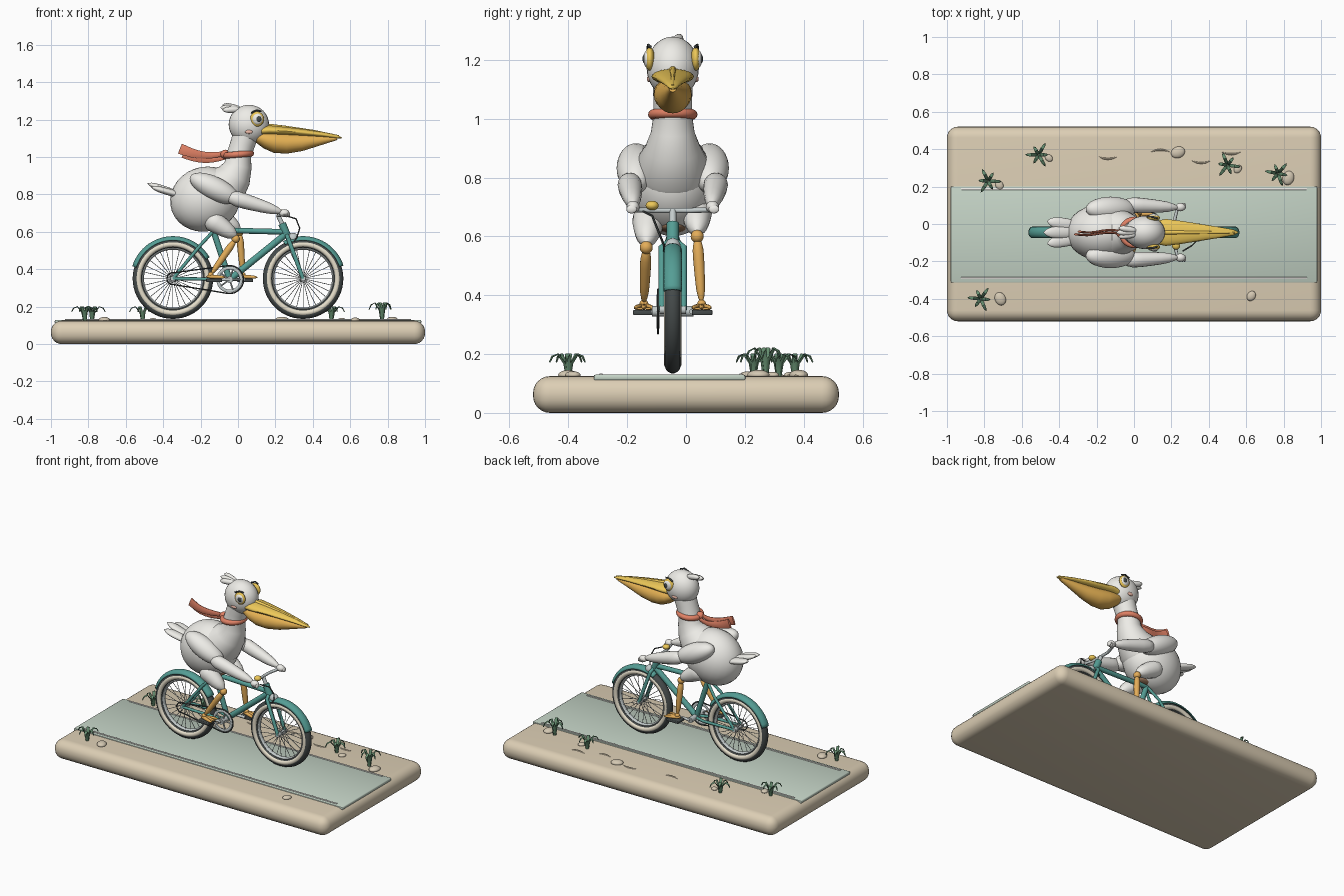
import bpy, bmesh
from math import sin, cos, pi, radians, hypot, atan2
from mathutils import Vector, Matrix

if "Cube" in bpy.data.objects:
    bpy.data.objects.remove(bpy.data.objects["Cube"])

OFF = 0.0  # y offset added to every part (the rider's centre plane later)
COL = dict(sand=(.72, .62, .46), road=(.55, .65, .56), white=(.85, .84, .8), teal=(.09, .34, .3),
           black=(.06, .07, .07), cream=(.8, .74, .6), steel=(.55, .6, .6), orange=(.78, .42, .1),
           yellow=(.85, .58, .1), pouch=(.8, .45, .09), red=(.75, .22, .13), green=(.13, .27, .16),
           stone=(.66, .58, .45), pink=(.85, .5, .4), brown=(.25, .14, .08))
MATS = {}
for k, c in COL.items():
    MATS[k] = bpy.data.materials.new(k)
    MATS[k].diffuse_color = (*c, 1)

def make(name, bm, col):
    bmesh.ops.recalc_face_normals(bm, faces=bm.faces)
    me = bpy.data.meshes.new(name)
    bm.to_mesh(me)
    bm.free()
    me.materials.append(MATS[col])
    for p in me.polygons:
        p.use_smooth = True
    me.set_sharp_from_angle(angle=radians(45))
    ob = bpy.data.objects.new(name, me)
    ob.location.y = OFF
    bpy.context.collection.objects.link(ob)
    return ob

def ball(name, c, r, col, rot=0, yaw=0):
    """ellipsoid, tilted about y then turned about z (degrees)"""
    bm = bmesh.new()
    bmesh.ops.create_uvsphere(bm, u_segments=28, v_segments=16, radius=1)
    m = Matrix.Translation(c) @ Matrix.Rotation(radians(yaw), 4, 'Z') @ Matrix.Rotation(radians(rot), 4, 'Y')
    bmesh.ops.transform(bm, matrix=m @ Matrix.Diagonal((*r, 1)), verts=bm.verts)
    return make(name, bm, col)

def box(name, c, s, col, bevel, seg=2):
    bm = bmesh.new()
    bmesh.ops.create_cube(bm, size=1)
    bmesh.ops.transform(bm, matrix=Matrix.Translation(c) @ Matrix.Diagonal((*s, 1)), verts=bm.verts)
    bmesh.ops.bevel(bm, geom=bm.edges[:], offset=bevel, segments=seg, profile=.5, affect='EDGES')
    return make(name, bm, col)

def sweep(name, pts, col, r=None, n=12, closed=False, ref=(0, 1, 0)):
    """elliptical section along a path; points are (x, y, z[, half width along ref, half height])"""
    bm, rings, N = bmesh.new(), [], len(pts)
    P = [Vector(p[:3]) for p in pts]
    for i, p in enumerate(pts):
        a, b = (P[i - 1], P[(i + 1) % N]) if closed else (P[max(i - 1, 0)], P[min(i + 1, N - 1)])
        t = (b - a).normalized()
        side = Vector(ref) if abs(t.dot(Vector(ref))) < .95 else Vector((1, 0, 0))
        side = (side - t * t.dot(side)).normalized()
        up = t.cross(side)
        ra, rb = (r, r) if r else (p[3], p[-1])
        rings.append([bm.verts.new(P[i] + side * ra * cos(2 * pi * k / n) + up * rb * sin(2 * pi * k / n))
                      for k in range(n)])
    for i in range(N if closed else N - 1):
        A, B = rings[i], rings[(i + 1) % N]
        for k in range(n):
            bm.faces.new((A[k], A[(k + 1) % n], B[(k + 1) % n], B[k]))
    if not closed:
        bm.faces.new(rings[0])
        bm.faces.new(rings[-1])
    return make(name, bm, col)

def ring(name, c, R, ra, rb, col, seg=56, n=10):
    """ring standing in the xz plane"""
    return sweep(name, [(c[0] + R * cos(2 * pi * i / seg), c[1], c[2] + R * sin(2 * pi * i / seg), ra, rb)
                        for i in range(seg)], col, n=n, closed=True)

def spindle(name, a, b, rs, col, flat=1, n=16, steps=10):
    """limb with rounded ends; rs = radius at start, middle, end"""
    a, b, pts = Vector(a), Vector(b), []
    for i in range(steps + 1):
        t = (1 - cos(pi * i / steps)) / 2
        r = (rs[0] * (1 - t) ** 2 + 2 * rs[1] * t * (1 - t) + rs[2] * t * t) * max(.04, 1 - (2 * t - 1) ** 6)
        pts.append((*a.lerp(b, t), r, r * flat))
    return sweep(name, pts, col, n=n)

# Ground slab, path and edge lines
box("sand_base", (0, 0, .0625), (2, 1.04, .125), 'sand', .058, 6)
box("path", (0, -.056, .12), (1.96, .515, .02), 'road', .006)
for y in (.187, -.289):
    box("path_line", (0, y, .131), (1.85, .01, .006), 'white', .002)

# Grass tufts, stones and sand ripples
for j, (x, y, h) in enumerate([(-.51, .37, .08), (-.78, .23, .08), (-.82, -.4, .08), (.5, .315, .08), (.77, .27, .1)]):
    for k in range(6):
        a = 2 * pi * k / 6 + j
        d = .07 if k % 2 else .05
        sweep("grass_blade", [(x + d * f * cos(a), y + d * f * sin(a), .12 + h * g, w, .003) for f, g, w in
              ((.08, 0, .008), (.2, .6, .009), (.55, 1, .009), (.85, .9, .007), (1, .65, .001))],
              'green', n=6, ref=(-sin(a), cos(a), 0))
for x, y, r in [(-.455, .353, .022), (-.72, .208, .026), (-.715, -.4, .036), (.555, .294, .024),
                (.825, .246, .038), (.235, .383, .038), (.627, -.385, .028)]:
    ball("stone", (x, y, .129), (r, r * .8, r * .45), 'stone', yaw=x * 90)
for x, y, s in [(-.14, .36, -1), (.14, .385, 1), (.36, .338, -1), (.52, .385, -1)]:
    sweep("sand_ripple", [(x + .05 * f, y + s * .012 * (1 - f * f), .125, .005 * (1.1 - f * f)) for f in
          (-1, -.5, 0, .5, 1)], 'sand', n=6)

OFF = -.045
# Wheels and mudguards
RH, FH, BB = (-.348, 0, .35), (.348, 0, .35), (-.045, 0, .345)
for nm, H, a0, a1 in (("rear", RH, 30, 163), ("front", FH, 18, 118)):
    ring(nm + "_tyre", H, .189, .027, .027, 'black', n=14)
    ring(nm + "_rim", H, .161, .014, .007, 'steel')
    for s in (-1, 1):
        ring(nm + "_sidewall", (H[0], s * .019, H[2]), .184, .011, .014, 'cream')
    sweep(nm + "_hub", [(H[0], -.045, H[2]), (H[0], .045, H[2])], 'steel', .014, n=16)
    for k in range(28):
        a = 2 * pi * k / 28
        sweep("spoke", [(H[0] + .012 * cos(a), .02 * (-1) ** k, H[2] + .012 * sin(a)),
                        (H[0] + .16 * cos(a), 0, H[2] + .16 * sin(a))], 'steel', .0018, n=5)
    bm, prev = bmesh.new(), None
    for i in range(25):
        a = radians(a0 + (a1 - a0) * i / 24)
        cur = []
        for k in range(9):
            q = radians(-85 + 170 * k / 8)
            R = .203 + .024 * cos(q)
            cur.append(bm.verts.new((H[0] + R * cos(a), .031 * sin(q), H[2] + R * sin(a))))
        if prev:
            for k in range(8):
                bm.faces.new((prev[k], prev[k + 1], cur[k + 1], cur[k]))
        prev = cur
    g = make(nm + "_mudguard", bm, 'teal')
    g.modifiers.new("thickness", 'SOLIDIFY').thickness = .004

# Frame, fork and saddle
CROWN, HEAD, SEAT = (.262, 0, .58), (.235, 0, .645), (-.135, 0, .61)
sweep("head_tube", [CROWN, HEAD], 'teal', .021)
sweep("top_tube", [SEAT, (.242, 0, .6)], 'teal', .015)
sweep("down_tube", [(.252, 0, .585), BB], 'teal', .018)
sweep("seat_tube", [BB, (-.143, 0, .64)], 'teal', .016)
ball("saddle", (-.15, 0, .635), (.09, .055, .025), 'brown')
for s in (-1, 1):
    y = s * .037
    sweep("seat_stay", [(-.135, s * .012, .6), (-.2, y, .53), (-.348, y, .35)], 'teal', .009)
    sweep("chain_stay", [(-.05, s * .015, .345), (-.12, y, .347), (-.348, y, .35)], 'teal', .009)
    sweep("fork_blade", [(.262, s * .012, .582), (.268, y, .565), (.348, y, .35)], 'teal', .011)

# Handlebar, lamp, bell and brake cable
sweep("stem", [HEAD, (.225, 0, .665), (.215, 0, .688)], 'steel', .012)
sweep("handlebar", [(.27, -.137, .695), (.23, -.12, .69), (.215, -.06, .688), (.215, .06, .688),
                    (.23, .12, .69), (.27, .137, .695)], 'steel', .009, ref=(0, 0, 1))
ball("headlamp", (.295, 0, .566), (.028, .026, .028), 'steel')
ball("bell", (.225, -.07, .705), (.022, .022, .016), 'yellow')
sweep("brake_cable", [(.26, -.1, .685), (.31, -.07, .67), (.33, -.05, .62), (.315, -.03, .57), (.3, -.03, .55)],
      'black', .004, n=6)

# Chain, chainring, cranks and pedals
pts, yc = [], -.05
for c, R, a0, a1 in ((BB, .075, -96, 96), (RH, .032, 82, 278)):
    pts += [(c[0] + R * cos(radians(a0 + (a1 - a0) * i / 14)), yc, c[2] + R * sin(radians(a0 + (a1 - a0) * i / 14)))
            for i in range(15)]
sweep("chain", pts, 'black', .004, n=6, closed=True)
ring("chainring", (BB[0], yc, BB[2]), .062, .004, .009, 'steel')
for k in range(5):
    a = 2 * pi * k / 5
    sweep("chainring_arm", [(BB[0], yc, BB[2]), (BB[0] + .06 * cos(a), yc, BB[2] + .06 * sin(a))], 'steel', .005, n=6)
sweep("crank_axle", [(BB[0], -.07, BB[2]), (BB[0], .07, BB[2])], 'steel', .018, n=16)
for s in (-1, 1):
    px = BB[0] + s * .083
    sweep("crank", [(BB[0], s * .065, BB[2]), (px, s * .065, BB[2])], 'steel', .009)
    box("pedal", (px, s * .1, .341), (.085, .07, .018), 'black', .004)
    # Legs with webbed feet
    knee = (-.012, -.09, .562) if s < 0 else (.008, .083, .6)
    ankle = (px - .015 + s * .003, s * .098, .37)
    spindle("thigh", (-.17, s * .08, knee[2] + .12), (knee[0] + .008, knee[1], knee[2] + .01), (.06, .055, .025), 'white')
    ball("knee", knee, (.022, .022, .022), 'orange')
    spindle("shin", knee, ankle, (.02, .019, .013), 'orange')
    ball("ankle", ankle, (.015,) * 3, 'orange')
    for t in (-1, 0, 1):
        spindle("toe", (ankle[0] - .025, ankle[1], .362), (ankle[0] + .08, ankle[1] + t * .032, .357),
                (.01, .012, .007), 'orange', n=10)
    sweep("foot_web", [(ankle[0] - .02, ankle[1], .357, .008, .004), (ankle[0] + .068, ankle[1], .355, .033, .004)], 'orange')

# Body, neck and head
ball("body", (-.175, 0, .775), (.19, .15, .172), 'white', rot=-20)
sweep("neck", [(-.2, 0, .77, .1), (-.13, 0, .8, .13), (-.065, 0, .845, .122), (-.02, 0, .9, .094), (0, 0, .955, .074),
               (.005, 0, 1.01, .066), (.025, 0, 1.07, .066), (.05, 0, 1.15, .07)], 'white', n=32)
ball("head", (.058, 0, 1.174), (.108, .089, .105), 'white')
for t in (-1, 0, 1):
    spindle("crest_feather", (.02, t * .008, 1.255), (-.095 + abs(t) * .012, t * .025, 1.265 + t * .014),
            (.012, .022, .012), 'white')
    spindle("tail_feather", (-.29, t * .03, .79), (-.485 + abs(t) * .02, t * .06, .86 - abs(t) * .02),
            (.025, .042, .022), 'white', .55)

# Bill: upper half, pouch and ridge
sweep("upper_bill", [(.12, 0, 1.14, .062, .028), (.17, 0, 1.143, .072, .026), (.25, 0, 1.139, .062, .022),
                     (.35, 0, 1.131, .046, .018), (.45, 0, 1.12, .03, .013), (.53, 0, 1.108, .016, .009),
                     (.555, 0, 1.102, .004, .003)], 'yellow', n=20)
sweep("bill_ridge", [(.14, 0, 1.168, .013), (.25, 0, 1.158, .01), (.4, 0, 1.139, .007), (.54, 0, 1.112, .005)], 'yellow')
sweep("bill_pouch", [(.1, 0, 1.11, .05, .03), (.15, 0, 1.092, .064, .047), (.2, 0, 1.079, .064, .057),
                     (.26, 0, 1.073, .057, .055), (.34, 0, 1.077, .044, .045), (.43, 0, 1.088, .028, .028),
                     (.53, 0, 1.1, .012, .009)], 'pouch', n=24)

for s in (-1, 1):
    # Eyes, brows and cheeks
    ball("eye_ring", (.102, s * .078, 1.203), (.037, .017, .04), 'yellow')
    ball("eye_white", (.104, s * .086, 1.203), (.028, .014, .03), 'white')
    ball("pupil", (.11, s * .094, 1.203), (.015, .009, .017), 'black')
    sweep("brow", [(.07, s * .085, 1.236), (.1, s * .083, 1.25), (.125, s * .076, 1.244)], 'black', .005, n=8)
    ball("cheek", (.058, s * .08, 1.135), (.02, .008, .011), 'pink')
    # Wings gripping the bar
    ball("upper_wing", (-.125, s * .125, .832), (.145, .066, .062), 'white', rot=26)
    spindle("lower_wing", (-.07, s * .15, .795), (.245, s * .133, .703), (.045, .042, .02), 'white')
    ball("hand", (.248, s * .135, .7), (.027, .022, .021), 'white')
    for k in (-1, 0, 1):
        ball("finger", (.258 + k * .012, s * .14, .692), (.008, .018, .014), 'white')

# Scarf with two fluttering tails
sweep("scarf_loop", [(.002 + .067 * cos(2 * pi * i / 40), .067 * sin(2 * pi * i / 40), 1.014 + .006 * cos(2 * pi * i / 40))
                     for i in range(40)], 'red', .017, closed=True, ref=(0, 0, 1))
ball("scarf_knot", (-.068, -.005, 1.015), (.026, .024, .024), 'red')
for z, L, y in ((1.02, .24, -.008), (.998, .22, .006)):
    sweep("scarf_tail", [(-.07 - L * f, y + .007 * sin(6 * f), z + .025 * f * f - .016 * sin(pi * f), .006, .012 + .018 * f)
                         for f in (0, .15, .3, .45, .6, .75, .9, 1)], 'red', n=10)

for m in bpy.data.materials:
    if m.users and not m.is_grease_pencil:
        m.use_nodes = True
        m.node_tree.nodes["Principled BSDF"].inputs["Base Color"].default_value = m.diffuse_color
